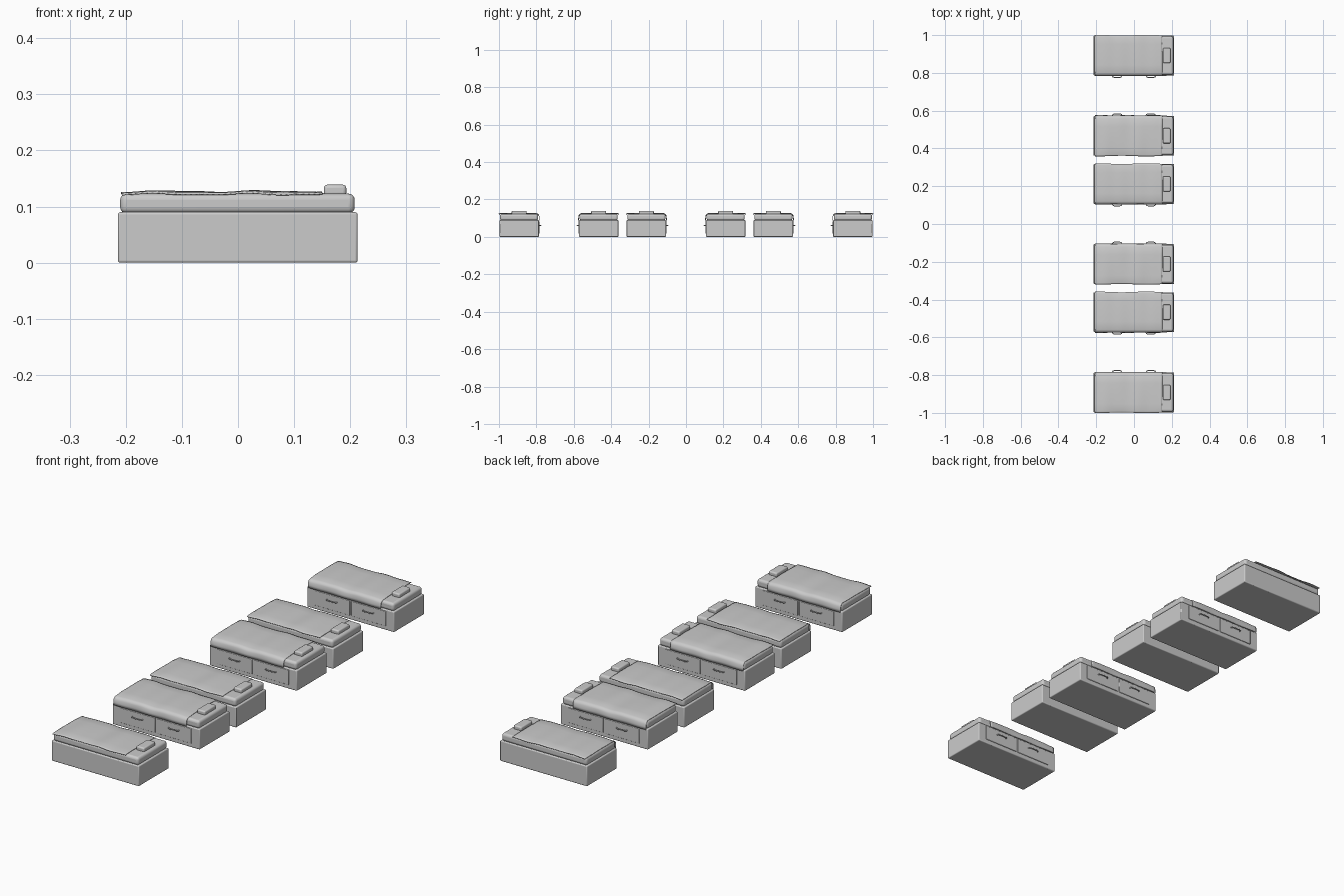
import bpy, bmesh, math

if "Cube" in bpy.data.objects:
    bpy.data.objects.remove(bpy.data.objects["Cube"])


def finish(ob, angle=40):
    bpy.ops.object.select_all(action='DESELECT')
    ob.select_set(True)
    bpy.context.view_layer.objects.active = ob
    bpy.ops.object.shade_smooth_by_angle(angle=math.radians(angle))


def box(name, lo, hi, bevel, segs=3):
    bpy.ops.mesh.primitive_cube_add(size=1, location=[(a + b) / 2 for a, b in zip(lo, hi)])
    ob = bpy.context.object
    ob.name = name
    ob.scale = [b - a for a, b in zip(lo, hi)]
    bpy.ops.object.transform_apply(location=False, rotation=False, scale=True)
    m = ob.modifiers.new("Bevel", 'BEVEL')
    m.width, m.segments = bevel, segs
    finish(ob)
    return ob


def side_box(name, cy, s, x, y, z, bevel, segs=3):
    # s = 1 puts the drawer side at -y, s = -1 mirrors it to +y
    ys = sorted((cy + s * y[0], cy + s * y[1]))
    return box(name, (x[0], ys[0], z[0]), (x[1], ys[1], z[1]), bevel, segs)


def blanket(cy, s):
    # cross-section: flat over the top, rounded over the drawer side, hanging down
    prof = [(0.109, 0.1225), (0.100, 0.1245), (0.06, 0.126), (0.0, 0.1265), (-0.05, 0.126),
            (-0.092, 0.1245), (-0.101, 0.121), (-0.106, 0.113), (-0.107, 0.10), (-0.1075, 0.088)]
    bm = bmesh.new()
    n = 36
    rows = []
    for i in range(n + 1):
        x = -0.207 + 0.357 * i / n
        row = []
        for j, (y, z) in enumerate(prof):
            wave = 0.0012 * math.sin(38 * x + 9 * y) + 0.0006 * math.sin(71 * x)
            dy = 0.0
            if j == 0:
                dy = 0.002 * math.sin(24 * x) - 0.002
            if j >= 8:
                dy = 0.001 * math.sin(45 * x)
            dx = 0.003 * math.sin(60 * y) if i in (0, n) and j < 7 else 0
            row.append(bm.verts.new((x + dx, cy + s * (y + dy), z + wave * (j < 8))))
        rows.append(row)
    for a, b in zip(rows, rows[1:]):
        for j in range(len(prof) - 1):
            bm.faces.new((a[j], b[j], b[j + 1], a[j + 1]))
    bmesh.ops.recalc_face_normals(bm, faces=bm.faces)
    me = bpy.data.meshes.new("blanket")
    bm.to_mesh(me)
    bm.free()
    ob = bpy.data.objects.new("blanket", me)
    bpy.context.collection.objects.link(ob)
    m = ob.modifiers.new("Thickness", 'SOLIDIFY')
    m.thickness, m.offset = 0.0025, 0
    finish(ob, 50)


def handle(cx, cy, s):
    # bowed pull on a drawer front
    cu = bpy.data.curves.new("drawer_handle", 'CURVE')
    cu.dimensions = '3D'
    cu.bevel_depth, cu.bevel_resolution, cu.use_fill_caps = 0.0025, 2, True
    pts = [(-0.026, -0.105), (-0.023, -0.113), (-0.014, -0.116),
           (0.014, -0.116), (0.023, -0.113), (0.026, -0.105)]
    sp = cu.splines.new('POLY')
    sp.points.add(len(pts) - 1)
    for p, (x, y) in zip(sp.points, pts):
        p.co = (cx + x, cy + s * y, 0.06, 1)
    ob = bpy.data.objects.new("drawer_handle", cu)
    bpy.context.collection.objects.link(ob)


def bed(cy, s):
    side_box("bed_base", cy, s, (-0.214, 0.213), (-0.105, 0.105), (0, 0.09), 0.004)
    side_box("mattress", cy, s, (-0.21, 0.208), (-0.102, 0.102), (0.088, 0.123), 0.011, 4)
    side_box("pillow", cy, s, (0.153, 0.193), (-0.04, 0.04), (0.119, 0.139), 0.006, 4)
    for cx in (-0.089, 0.089):
        side_box("drawer_front", cy, s, (cx - 0.085, cx + 0.085), (-0.1075, -0.09),
                 (0.018, 0.084), 0.0015, 2)
        handle(cx, cy, s)
    blanket(cy, s)


# Six beds in a row, drawer sides facing each other across the gaps
for cy, s in ((0.892, 1), (0.467, -1), (0.212, 1), (-0.212, -1), (-0.467, 1), (-0.892, -1)):
    bed(cy, s)
